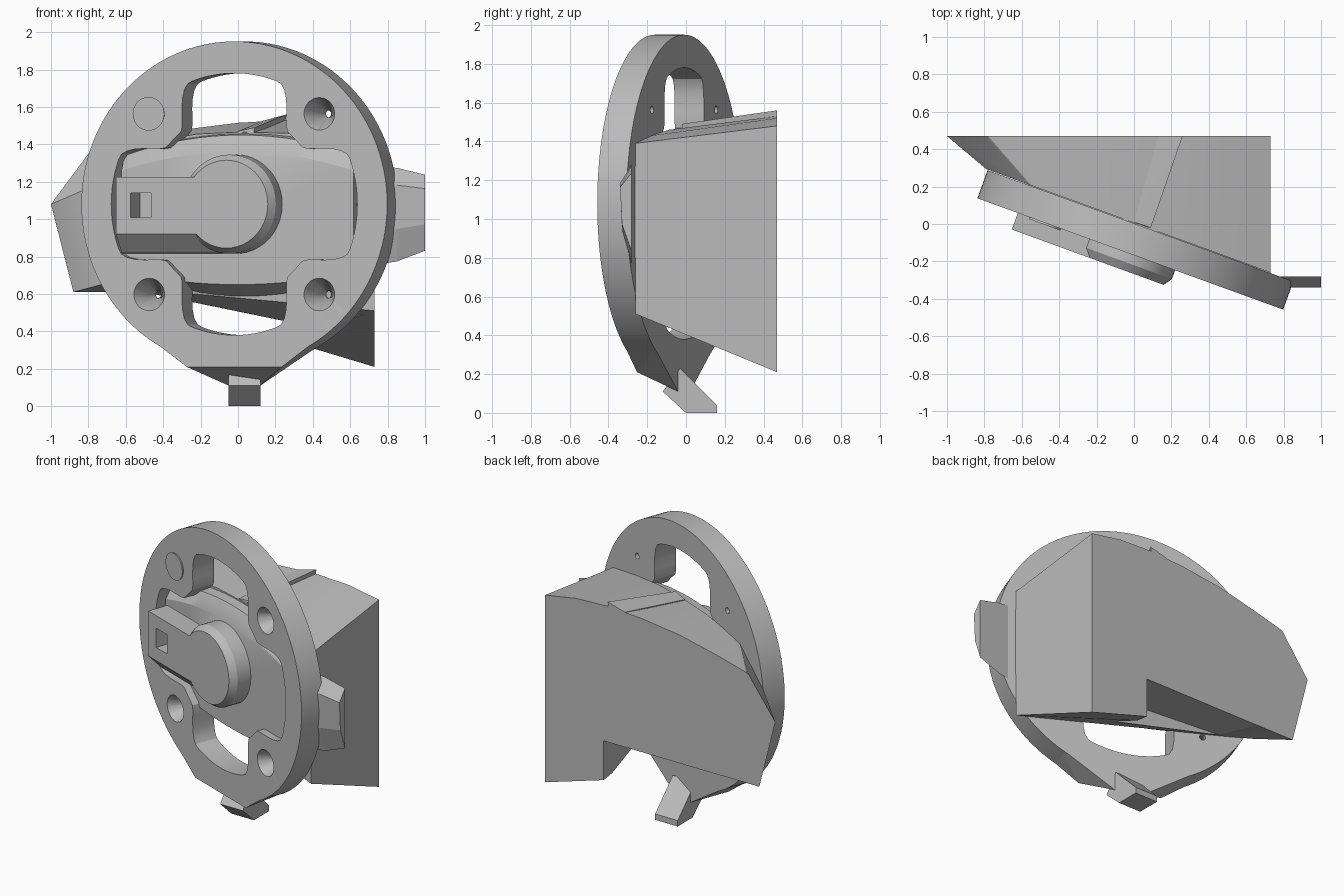
import bpy, bmesh
from math import sin, cos, pi, radians, degrees
from mathutils import Vector, Matrix

if "Cube" in bpy.data.objects:
    bpy.data.objects.remove(bpy.data.objects["Cube"])

grey = bpy.data.materials.new("plain_grey")
grey.use_nodes = True
grey.diffuse_color = (0.5, 0.5, 0.5, 1)
grey.node_tree.nodes["Principled BSDF"].inputs["Base Color"].default_value = (0.5, 0.5, 0.5, 1)

TILT = radians(-20)
MID_Z = 1.08
THICK = 0.16


def at(u, d, z):
    """Point in the tilted ring frame: u across, d back from the ring face."""
    return Vector((-0.02 + u * cos(TILT) - d * sin(TILT),
                   -0.16 + u * sin(TILT) + d * cos(TILT), z))


def behind(x, z):
    """Point on the back plane of the ring."""
    return Vector((x, 0.006 - 0.364 * x, z))


def finish(name, bm, smooth=True):
    bmesh.ops.recalc_face_normals(bm, faces=bm.faces)
    mesh = bpy.data.meshes.new(name)
    bm.to_mesh(mesh)
    bm.free()
    ob = bpy.data.objects.new(name, mesh)
    bpy.context.collection.objects.link(ob)
    mesh.materials.append(grey)
    if smooth:
        shade(ob)
    return ob


def select(ob):
    bpy.ops.object.select_all(action='DESELECT')
    ob.select_set(True)
    bpy.context.view_layer.objects.active = ob


def shade(ob):
    select(ob)
    bpy.ops.object.shade_smooth_by_angle(angle=radians(30))


def loft(name, sections, smooth=True):
    """Join matching closed sections and cap both ends."""
    bm = bmesh.new()
    rows = [[bm.verts.new(p) for p in s] for s in sections]
    n = len(rows[0])
    for a, b in zip(rows, rows[1:]):
        for i in range(n):
            j = (i + 1) % n
            bm.faces.new((a[i], a[j], b[j], b[i]))
    bm.faces.new(rows[0])
    bm.faces.new(rows[-1])
    return finish(name, bm, smooth)


def hull(name, points):
    bm = bmesh.new()
    for p in points:
        bm.verts.new(p)
    bmesh.ops.convex_hull(bm, input=bm.verts)
    bmesh.ops.dissolve_limit(bm, angle_limit=0.01, verts=bm.verts, edges=bm.edges)
    return finish(name, bm, False)


def cut(ob, cutters):
    for c in cutters:
        mod = ob.modifiers.new("cut", 'BOOLEAN')
        mod.operation = 'DIFFERENCE'
        mod.solver = 'EXACT'
        mod.object = c
        select(ob)
        bpy.ops.object.modifier_apply(modifier=mod.name)
        bpy.data.objects.remove(c)
    shade(ob)


def circle(u, z, r, d, n=48):
    return [at(u + r * cos(2 * pi * i / n), d, z + r * sin(2 * pi * i / n)) for i in range(n)]


# Mounting ring: the opening narrows around four screw bosses
def opening(angle):
    off = abs(degrees(angle) % 90 - 45)
    t = min(1, max(0, (24 - off) / 18))
    return 0.70 - 0.21 * t * t * (3 - 2 * t)


COUNT = 144
angles = [2 * pi * i / COUNT for i in range(COUNT)]
bm = bmesh.new()
loops = []
for d, inner in ((0, False), (THICK, False), (THICK, True), (0, True)):
    loop = []
    for a in angles:
        r = opening(a) if inner else 0.87
        loop.append(bm.verts.new(at(r * cos(a), d, MID_Z + r * sin(a))))
    loops.append(loop)
for k in range(4):
    a, b = loops[k], loops[(k + 1) % 4]
    for i in range(COUNT):
        j = (i + 1) % COUNT
        bm.faces.new((a[i], a[j], b[j], b[i]))
ring = finish("mounting_ring", bm)

# Countersunk screw holes
holes = []
for su in (-1, 1):
    for sz in (-1, 1):
        u, z = su * 0.484, MID_Z + sz * 0.483
        holes.append(loft("screw_cutter", [circle(u, z, r, d, 32) for r, d in
                                           ((0.09, -0.01), (0.087, 0.0), (0.02, 0.13), (0.02, 0.2))]))
cut(ring, holes)

# Foot under the ring and its hook
foot = []
for s in (-1, 1):
    foot += [at(s * 0.45, 0, 0.34), at(s * 0.27, 0, 0.21),
             at(s * 0.45, THICK, 0.34), at(s * 0.09, THICK, 0.11)]
hull("ring_foot", foot)
hook = [(-0.12, 0.11), (0, 0), (0.16, 0), (0.16, 0.04), (-0.03, 0.23)]
loft("foot_hook", [[Vector((x, y, z)) for y, z in hook] for x in (-0.05, 0.12)], False)

# Main housing between the ring and the flat back
back = [(0.73, 0.21), (0.73, 1.48), (0.5, 1.52), (0.26, 1.53), (0, 1.515), (-0.28, 1.48),
        (-0.55, 1.42), (-0.78, 1.36), (-0.80, 1.35), (-1, 1.08), (-0.88, 0.61), (-0.6, 0.61)]
front = [(0.73, 0.51), (0.73, 1.39), (0.5, 1.43), (0.26, 1.46), (0, 1.465), (-0.22, 1.455),
         (-0.42, 1.42), (-0.55, 1.39), (-0.57, 1.37), (-0.79, 1.17), (-0.73, 0.65), (-0.55, 0.63)]
housing = loft("housing", [[behind(x, z) for x, z in front],
                           [Vector((x, 0.47, z)) for x, z in back]])
notch = [(-1.5, 0.32), (0.29, 0.155), (0.29, 1), (-1.5, 1)]
cut(housing, [loft("notch_cutter", [[Vector((x, y, z)) for x, y in notch] for z in (-0.5, 0.609)])])

# Raised rib on top of the housing
hull("top_rib", [Vector(p) for p in (
    (0.26, 0.47, 1.56), (0.25, 0.47, 1.5), (0.13, 0.47, 1.525), (0.13, 0.47, 1.5),
    (0.09, -0.02, 1.49), (0.08, -0.02, 1.44), (0, 0.01, 1.47), (0, 0.01, 1.44))])

# Front plug that fills the middle of the ring, bevelled along its top
STEPS = 16
def plug_section(d, top, side, bottom):
    us = [-0.66 + 1.32 * i / STEPS for i in range(STEPS + 1)]
    bow = [1 - (u / 0.66) ** 2 for u in us]
    upper = [at(u, d, side + (top - side) * b) for u, b in zip(us, bow)]
    lower = [at(u, d, 0.72 + (bottom - 0.72) * b) for u, b in zip(us, bow)]
    return upper + lower[::-1]

loft("front_plug", [plug_section(0.05, 1.36, 1.26, 0.65), plug_section(0.10, 1.45, 1.34, 0.63),
                    plug_section(0.19, 1.46, 1.36, 0.57)])

# Round knob with a chamfered rim
loft("knob", [circle(-0.01, MID_Z, r, d) for r, d in
              ((0.235, -0.094), (0.265, -0.05), (0.265, 0.1))])

# Latch arm with a sloped underside and a small window
def arm_section(d, bottom, top):
    return [at(u, d, z) for u, z in ((-0.64, bottom), (-0.05, bottom), (-0.05, top), (-0.64, top))]

arm = loft("latch_arm", [arm_section(-0.094, 0.92, 1.225), arm_section(0.0, 0.82, 1.225),
                         arm_section(0.1, 0.81, 1.225)], False)
window = [(-0.555, 1.01), (-0.44, 1.01), (-0.44, 1.14), (-0.555, 1.14)]
cut(arm, [loft("window_cutter", [[at(u, d, z) for u, z in window] for d in (-0.2, 0.05)], False)])

# Side tab
tab = [(-0.28, 1.27), (-0.34, 1.18), (-0.33, 0.95), (-0.28, 0.78)]
loft("side_tab", [[Vector((x, y, MID_Z + (z - MID_Z) * k)) for y, z in tab]
                  for x, k in ((0.7, 1.1), (0.85, 1.02), (1.0, 0.83))], False)
hull("tab_root", [Vector((x, y, z)) for x in (0.6, 0.73) for y in (-0.29, -0.15) for z in (0.8, 1.27)])
